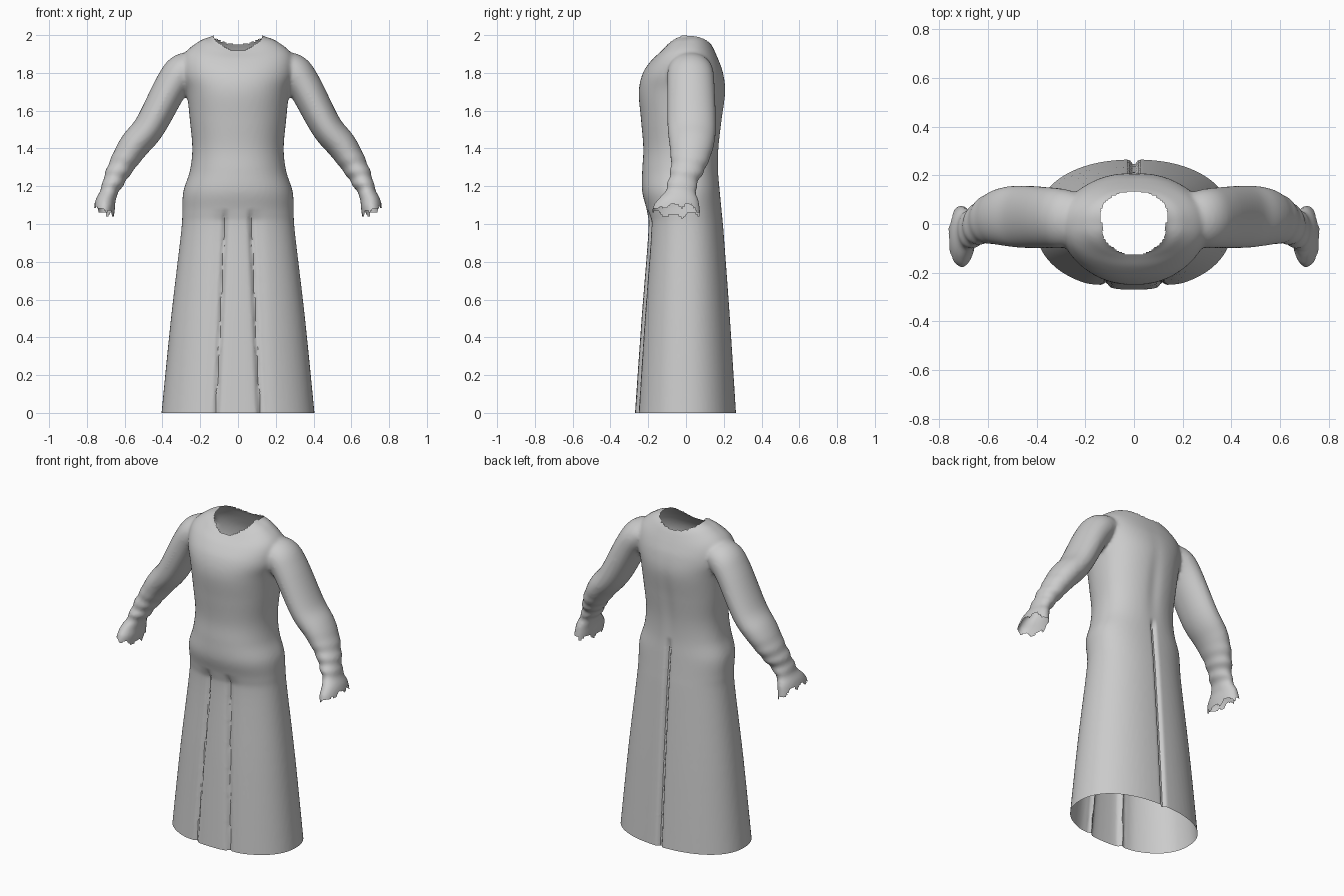
import bpy, bmesh, math
from mathutils import Vector

if "Cube" in bpy.data.objects:
    bpy.data.objects.remove(bpy.data.objects["Cube"])

SIDES = 64
cloth = bpy.data.materials.new("grey cloth")
cloth.diffuse_color = (0.6, 0.6, 0.6, 1)
cloth.use_nodes = True
cloth.node_tree.nodes["Principled BSDF"].inputs["Base Color"].default_value = cloth.diffuse_color


def spline(rows, steps):
    """Catmull-Rom interpolation through rows of numbers."""
    out = []
    for i in range(len(rows) - 1):
        a, b, c, d = (rows[min(max(i + k, 0), len(rows) - 1)] for k in (-1, 0, 1, 2))
        for s in range(steps):
            t = s / steps
            out.append([0.5 * (2 * q + (r - p) * t + (2 * p - 5 * q + 4 * r - w) * t * t
                               + (3 * q - p - 3 * r + w) * t ** 3)
                        for p, q, r, w in zip(a, b, c, d)])
    return out + [list(rows[-1])]


def loft(bm, rings):
    """Closed skin over a list of point rings."""
    loops = [[bm.verts.new(p) for p in ring] for ring in rings]
    for a, b in zip(loops, loops[1:]):
        for i in range(SIDES):
            j = (i + 1) % SIDES
            bm.faces.new((a[i], a[j], b[j], b[i]))
    bm.faces.new(loops[0][::-1])
    bm.faces.new(loops[-1])


def power(v, e):
    return math.copysign(abs(v) ** e, v)


def bump(v, centre, width):
    return math.exp(-((v - centre) / width) ** 2)


# Gown body: z, half width, front y, back y, extra height at the sides, extra at the back
BODY = [
    (-0.06, 0.41, -0.273, 0.268, 0, 0), (0.0, 0.405, -0.27, 0.265, 0, 0),
    (0.5, 0.355, -0.235, 0.233, 0, 0), (0.95, 0.302, -0.20, 0.20, 0, 0),
    (1.06, 0.295, -0.205, 0.19, 0, 0), (1.17, 0.29, -0.232, 0.18, 0, 0),
    (1.28, 0.255, -0.232, 0.172, 0, 0), (1.40, 0.242, -0.226, 0.175, 0, 0),
    (1.55, 0.255, -0.238, 0.192, 0, 0), (1.70, 0.272, -0.25, 0.21, 0, 0),
    (1.80, 0.30, -0.228, 0.197, 0, 0), (1.87, 0.285, -0.18, 0.172, 0.03, 0.0),
    (1.91, 0.20, -0.135, 0.145, 0.06, 0.02), (1.94, 0.125, -0.112, 0.127, 0.06, 0.03),
    (2.08, 0.115, -0.105, 0.12, 0.0, 0.0),
]


def body_ring(row):
    z, hw, yf, yb, side, back = row
    ring = []
    for i in range(SIDES):
        t = 2 * math.pi * i / SIDES
        c, s = power(math.cos(t), 0.9), power(math.sin(t), 0.9)
        ring.append((hw * c, s * (yb if s > 0 else -yf),
                     z + side * c * c + back * max(s, 0)))
    return ring


# Sleeves: x, z, centre y, half depth in y, half thickness across
ARM = [
    (0.20, 1.835, 0.02, 0.10, 0.07), (0.285, 1.81, 0.023, 0.12, 0.095),
    (0.35, 1.735, 0.026, 0.125, 0.09), (0.465, 1.52, 0.03, 0.128, 0.083),
    (0.55, 1.415, 0.03, 0.117, 0.08), (0.617, 1.31, 0.015, 0.095, 0.067),
    (0.66, 1.225, -0.015, 0.08, 0.055), (0.685, 1.165, -0.03, 0.085, 0.046),
    (0.705, 1.10, -0.05, 0.122, 0.055), (0.715, 1.01, -0.05, 0.13, 0.055),
]


def arm_rings(side):
    rows = spline(ARM, 6)
    rings = []
    for k, (x, z, cy, ry, rn) in enumerate(rows):
        a, b = rows[max(k - 1, 0)], rows[min(k + 1, len(rows) - 1)]
        d = Vector((b[0] - a[0], 0, b[1] - a[1])).normalized()
        n = Vector((-d.z, 0, d.x))
        ring = []
        for i in range(SIDES):
            t = 2 * math.pi * i / SIDES
            # soft folds gathered above the wrist
            fold = 1 + 0.07 * bump(z, 1.24, 0.09) * math.sin(z * 95 + 2 * math.sin(t + 1))
            p = Vector((x, cy + ry * fold * math.sin(t), z)) + n * (rn * fold * math.cos(t))
            ring.append((p.x * side, p.y, p.z))
        rings.append(ring)
    return rings if side > 0 else [r[::-1] for r in rings]


bm = bmesh.new()
loft(bm, [body_ring(r) for r in spline(BODY, 6)])
for side in (1, -1):
    loft(bm, arm_rings(side))
bmesh.ops.recalc_face_normals(bm, faces=bm.faces)
mesh = bpy.data.meshes.new("gown_blank")
bm.to_mesh(mesh)
bm.free()
blank = bpy.data.objects.new("gown_blank", mesh)
bpy.context.collection.objects.link(blank)

# Fuse body and sleeves into one soft skin
remesh = blank.modifiers.new("fuse", 'REMESH')
remesh.mode = 'VOXEL'
remesh.voxel_size = 0.011
smooth = blank.modifiers.new("soften", 'SMOOTH')
smooth.factor = 0.5
smooth.iterations = 5
skin = bpy.data.meshes.new_from_object(blank.evaluated_get(bpy.context.evaluated_depsgraph_get()))
bpy.data.objects.remove(blank)

bm = bmesh.new()
bm.from_mesh(skin)

# Open hem
bmesh.ops.bisect_plane(bm, geom=bm.verts[:] + bm.edges[:] + bm.faces[:], dist=1e-5,
                       plane_co=(0, 0, 0), plane_no=(0, 0, -1), clear_outer=True)


def cut_away(co):
    x, y, z = abs(co.x), co.y, co.z
    # neckline: low in front, high at the shoulders
    if z > 1.88 and (x / 0.15) ** 2 + (y / 0.15) ** 2 < 1.2:
        c2 = x * x / (x * x + y * y + 1e-9)
        return z > (1.92 if y < 0 else 1.955) + (0.08 if y < 0 else 0.045) * c2
    # ragged cuffs
    if x > 0.6 and z < 1.13:
        return z < 1.045 + 0.5 * max(0, x - 0.68) + 0.012 * math.sin(y * 70) + 0.008 * math.sin(x * 160)
    return False


bmesh.ops.delete(bm, geom=[v for v in bm.verts if cut_away(v.co)], context='VERTS')

# Pressed seams: two down the skirt front, one down the back
for v in bm.verts:
    x, y, z = v.co
    if abs(x) > 0.3 or z > 1.9:
        continue
    if y < -0.1 and z < 1.08:
        fade = min(1, (1.08 - z) / 0.06)
        seam = 0.115 - 0.045 * z
        v.co.y += fade * (0.016 * bump(abs(x), seam, 0.012) + 0.008 * bump(abs(x), seam + 0.02, 0.04))
    elif y > 0.1:
        fade = min(1, max(0, (1.28 - z) / 0.06))
        v.co.y -= 0.022 * fade * bump(x, 0, 0.012)
        # shallow spine hollow
        v.co.y -= 0.008 * bump(z, 1.5, 0.22) * bump(x, 0, 0.04)

bm.to_mesh(skin)
bm.free()
skin.name = "gown"
skin.materials.clear()
skin.materials.append(cloth)
gown = bpy.data.objects.new("gown", skin)
bpy.context.collection.objects.link(gown)
bpy.context.view_layer.objects.active = gown
gown.select_set(True)
bpy.ops.object.shade_smooth_by_angle(angle=math.radians(50))
